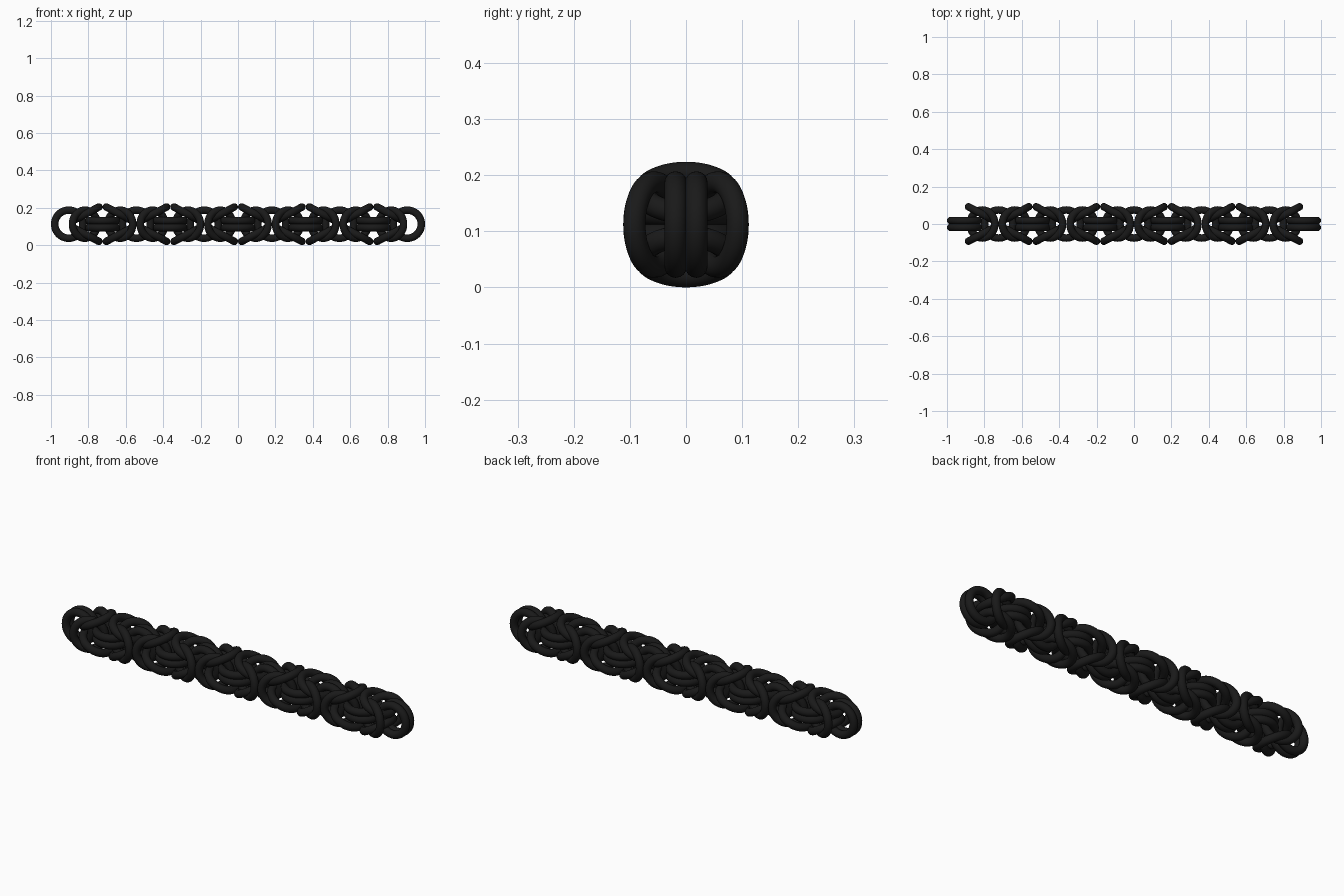
import bpy, math
from mathutils import Matrix

if "Cube" in bpy.data.objects:
    bpy.data.objects.remove(bpy.data.objects["Cube"])

R, TUBE = 0.075, 0.02          # ring radius and wire radius
STEP, KNOTS = 0.181, 11        # spacing and number of connector pairs
MID_Z = 0.112
TILT = math.radians(28)        # splay of the folded-back rings

mat = bpy.data.materials.new("black_metal")
mat.diffuse_color = (0.01, 0.01, 0.01, 1)
mat.use_nodes = True
mat.node_tree.nodes["Principled BSDF"].inputs["Base Color"].default_value = mat.diffuse_color

# One smooth ring shared by every link
bpy.ops.mesh.primitive_torus_add(major_radius=R, minor_radius=TUBE,
                                 major_segments=56, minor_segments=16)
base = bpy.context.object
bpy.ops.object.shade_smooth()
ring_mesh = base.data
ring_mesh.name = "chain_ring"
ring_mesh.materials.append(mat)
bpy.data.objects.remove(base)


def ring(name, knot_x, roll, dx, dz, tilt=0.0):
    ob = bpy.data.objects.new(name, ring_mesh)
    bpy.context.collection.objects.link(ob)
    ob.matrix_world = (Matrix.Translation((knot_x, 0, MID_Z))
                       @ Matrix.Rotation(roll, 4, 'X')
                       @ Matrix.Translation((dx, 0, dz))
                       @ Matrix.Rotation(tilt, 4, 'Y'))


fold_dx = 0.02 + R * math.cos(TILT)
fold_dz = 0.092 - R * math.sin(TILT)

for k in range(KNOTS):
    x = (k - (KNOTS - 1) / 2) * STEP
    roll = math.pi / 2 if k % 2 == 0 else 0.0
    for u in (-1, 1):
        # Flat connector pair at each knot
        ring("connector_ring", x, roll, 0, u * 0.0185)
        # Folded-back rings whose open ends embrace the knot
        for s in (-1, 1):
            if 0 <= k + s < KNOTS:
                ring("folded_ring", x, roll, s * fold_dx, u * fold_dz, s * u * TILT)
